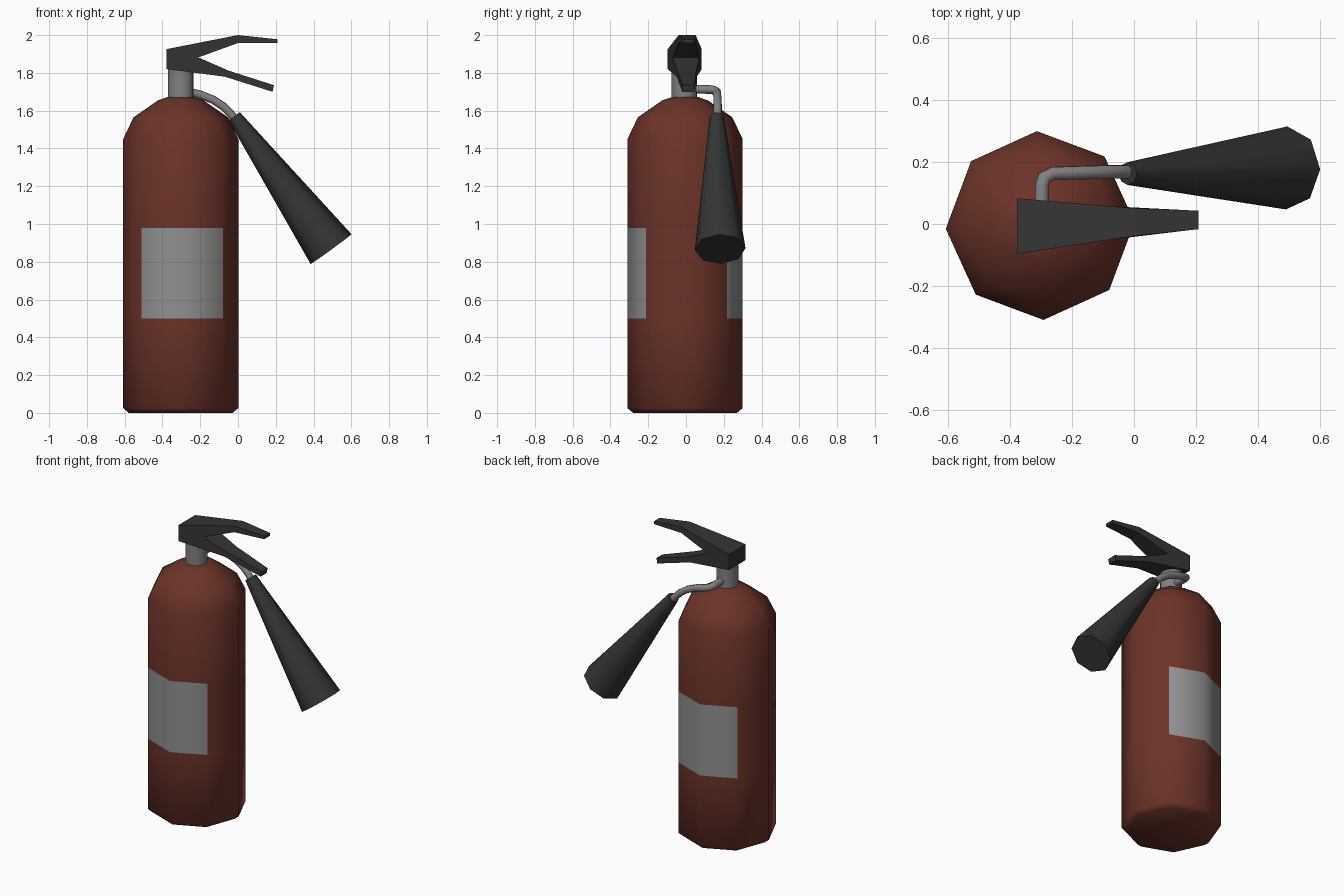
import bpy, bmesh, math
from mathutils import Vector, Matrix

if "Cube" in bpy.data.objects:
    bpy.data.objects.remove(bpy.data.objects["Cube"])

CX, CY = -0.303, -0.005      # axis of the tank
TURN = math.radians(2)       # slight twist of the whole assembly


def material(name, rgb):
    m = bpy.data.materials.new(name)
    m.diffuse_color = (*rgb, 1)
    m.use_nodes = True
    m.node_tree.nodes["Principled BSDF"].inputs["Base Color"].default_value = m.diffuse_color
    return m


red = material("tank red", (0.15, 0.033, 0.022))
label_grey = material("label grey", (0.28, 0.28, 0.28))
metal = material("metal grey", (0.22, 0.22, 0.22))
black = material("soft black", (0.035, 0.035, 0.035))


def finish(name, bm, mats, smooth_angle=None):
    bmesh.ops.recalc_face_normals(bm, faces=bm.faces)
    me = bpy.data.meshes.new(name)
    bm.to_mesh(me)
    bm.free()
    ob = bpy.data.objects.new(name, me)
    bpy.context.collection.objects.link(ob)
    for m in mats:
        me.materials.append(m)
    if smooth_angle:
        bpy.ops.object.select_all(action='DESELECT')
        ob.select_set(True)
        bpy.context.view_layer.objects.active = ob
        bpy.ops.object.shade_smooth_by_angle(angle=math.radians(smooth_angle))
    return ob


def lathe(profile, sides, matrix, turn=TURN):
    """Closed solid of revolution from (radius, height) pairs."""
    bm = bmesh.new()
    rings = []
    for r, z in profile:
        rings.append([bm.verts.new(matrix @ Vector((
            r * math.cos(turn + math.tau * i / sides),
            r * math.sin(turn + math.tau * i / sides), z))) for i in range(sides)])
    for a, b in zip(rings, rings[1:]):
        for i in range(sides):
            j = (i + 1) % sides
            bm.faces.new((a[i], a[j], b[j], b[i]))
    bm.faces.new(rings[0])
    bm.faces.new(rings[-1])
    return bm


# Octagonal tank, with labels on the two front and two back panels
bm = lathe([(0.275, 0), (0.305, 0.025), (0.305, 0.5), (0.305, 0.98), (0.305, 1.45),
            (0.25, 1.565), (0.12, 1.655), (0.07, 1.672)], 8,
           Matrix.Translation((CX, CY, 0)))
for f in bm.faces:
    c = f.calc_center_median()
    if 0.5 < c.z < 0.98 and abs(c.y - CY) > 0.18:
        f.material_index = 1
finish("tank", bm, [red, label_grey], 50)

# Valve neck
finish("valve_neck", lathe([(0.068, 1.64), (0.068, 1.86)], 16,
                           Matrix.Translation((CX, CY - 0.004, 0))), [metal], 40)

# Forked handle: side outline with width tapering toward the tips
outline = [(-0.378, 1.926), (0, 2.0), (0.208, 1.978), (0.208, 1.958), (0, 1.958),
           (-0.21, 1.882), (-0.05, 1.812), (0.19, 1.735), (0.183, 1.70),
           (-0.07, 1.78), (-0.378, 1.82)]


def half_width(x):
    if x < 0:
        return 0.045 - 0.045 * x / 0.378
    return 0.045 - 0.015 * x / 0.208


bm = bmesh.new()
sides = []
for s in (-1, 1):
    sides.append([bm.verts.new((x, s * half_width(x) + 0.006 + 0.034 * x, z))
                  for x, z in outline])
for side in sides:
    for ids in ((0, 1, 4, 5), (1, 2, 3, 4), (0, 5, 10), (5, 6, 9, 10), (6, 7, 8, 9)):
        bm.faces.new([side[i] for i in ids])
n = len(outline)
for i in range(n):
    j = (i + 1) % n
    bm.faces.new((sides[0][i], sides[0][j], sides[1][j], sides[1][i]))
finish("forked_handle", bm, [black])

# Bent discharge pipe
path = [(-0.297, 0.0, 1.715), (-0.297, 0.125, 1.712), (-0.290, 0.150, 1.708),
        (-0.262, 0.163, 1.700), (-0.20, 0.165, 1.685), (-0.13, 0.167, 1.657),
        (-0.075, 0.168, 1.62), (-0.04, 0.168, 1.585), (-0.005, 0.168, 1.54)]
cu = bpy.data.curves.new("pipe_path", 'CURVE')
cu.dimensions = '3D'
cu.bevel_depth = 0.023
cu.bevel_resolution = 2
cu.use_fill_caps = True
sp = cu.splines.new('POLY')
sp.points.add(len(path) - 1)
for p, co in zip(sp.points, path):
    p.co = (*co, 1)
tmp = bpy.data.objects.new("pipe_path", cu)
bpy.context.collection.objects.link(tmp)
bpy.context.view_layer.update()
bm = bmesh.new()
bm.from_mesh(tmp.to_mesh())
tmp.to_mesh_clear()
bpy.data.objects.remove(tmp)
finish("discharge_pipe", bm, [metal], 50)

# Flared octagonal horn
top, end = Vector((-0.02, 0.163, 1.57)), Vector((0.493, 0.181, 0.867))
axis = (end - top).normalized()
u = Vector((0, 1, 0)) - axis * axis.y
u.normalize()
v = axis.cross(u)
frame = Matrix((u, v, axis)).transposed().to_4x4()
frame.translation = top
finish("horn", lathe([(0.037, 0), (0.134, (end - top).length)], 8, frame), [black], 50)
